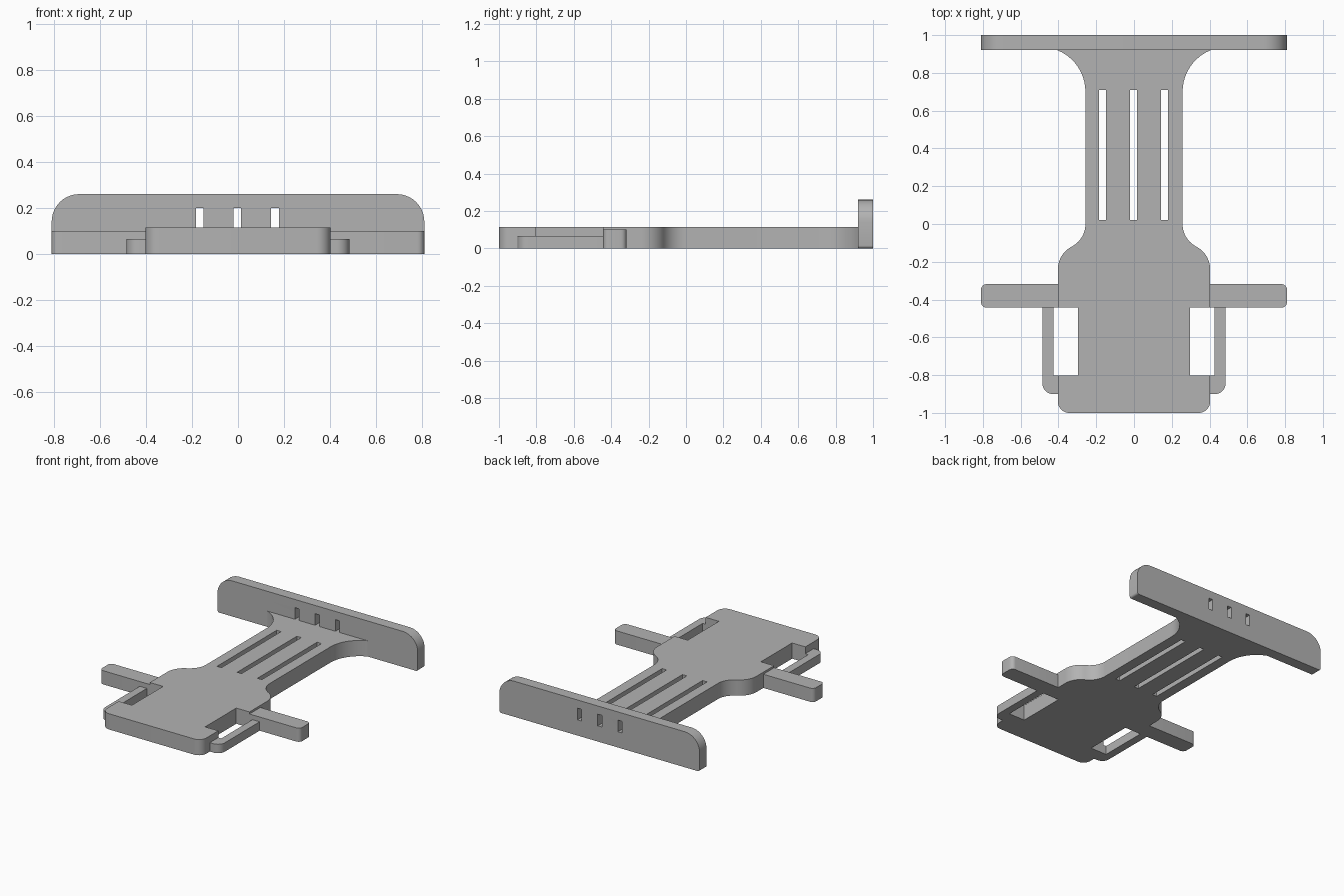
import bpy, bmesh
from math import sin, cos, pi, radians
from mathutils import Matrix

cube = bpy.data.objects.get("Cube")
if cube:
    bpy.data.objects.remove(cube, do_unlink=True)

grey = bpy.data.materials.new("plain grey")
grey.use_nodes = True
colour = (0.45, 0.45, 0.45, 1)
grey.diffuse_color = colour
grey.node_tree.nodes["Principled BSDF"].inputs["Base Color"].default_value = colour


def arc(cx, cy, r, start, end, steps=10):
    """Points along a circular arc, angles in degrees."""
    angles = [radians(start + (end - start) * i / steps) for i in range(steps + 1)]
    return [(cx + r * cos(a), cy + r * sin(a)) for a in angles]


def rect(x0, x1, y0, y1):
    return [(x0, y0), (x1, y0), (x1, y1), (x0, y1)]


def slab(name, outlines, z0, z1, upright_y=None):
    """Extrude an outline, with any further outlines as holes."""
    curve = bpy.data.curves.new(name, 'CURVE')
    curve.dimensions = '2D'
    curve.fill_mode = 'BOTH'
    curve.extrude = (z1 - z0) / 2
    for points in outlines:
        spline = curve.splines.new('POLY')
        spline.points.add(len(points) - 1)
        for p, (x, y) in zip(spline.points, points):
            p.co = (x, y, 0, 1)
        spline.use_cyclic_u = True
    source = bpy.data.objects.new(name, curve)
    bpy.context.collection.objects.link(source)
    bpy.context.view_layer.update()
    mesh = bpy.data.meshes.new_from_object(
        source.evaluated_get(bpy.context.evaluated_depsgraph_get()))
    bpy.data.objects.remove(source, do_unlink=True)

    bm = bmesh.new()
    bm.from_mesh(mesh)
    bmesh.ops.remove_doubles(bm, verts=bm.verts, dist=0.0001)
    bmesh.ops.translate(bm, verts=bm.verts, vec=(0, 0, (z0 + z1) / 2))
    if upright_y is not None:
        bmesh.ops.transform(bm, verts=bm.verts, matrix=Matrix.Translation(
            (0, upright_y, 0)) @ Matrix.Rotation(pi / 2, 4, 'X'))
    bmesh.ops.recalc_face_normals(bm, faces=bm.faces)
    bm.to_mesh(mesh)
    bm.free()
    mesh.materials.clear()
    mesh.materials.append(grey)
    obj = bpy.data.objects.new(name, mesh)
    bpy.context.collection.objects.link(obj)
    bpy.ops.object.select_all(action='DESELECT')
    obj.select_set(True)
    bpy.context.view_layer.objects.active = obj
    bpy.ops.object.shade_smooth_by_angle(angle=radians(30))
    return obj


def mirrored(points):
    return points + [(-x, y) for x, y in reversed(points)]


# Main body: rounded nose, side notches, curved shoulders, neck, flared rear
side = arc(0.343, -0.94, 0.06, -90, 0)
side += [(0.403, -0.803), (0.296, -0.803), (0.296, -0.443), (0.403, -0.443)]
side += arc(0.268, -0.24, 0.135, 0, 62.7)
side += arc(0.392, 0, 0.135, 242.7, 180)
side += arc(0.4945, 0.70, 0.2375, 180, 112)
side += [(0.405, 0.925)]
slot_xs = [-0.166, -0.003, 0.161]
body_slots = [rect(x - 0.018, x + 0.018, 0.02, 0.71) for x in slot_xs]
slab("body", [mirrored(side)] + body_slots, 0, 0.115)

# Upright end plate with rounded upper corners and three windows
plate = arc(0.795, 0.015, 0.015, -90, 0, 4) + arc(0.69, 0.14, 0.12, 0, 90)
windows = [rect(x - 0.017, x + 0.017, 0.115, 0.20) for x in slot_xs]
slab("end_plate", [mirrored(plate)] + windows, 0, 0.08, upright_y=1.0)

# Side arms and the low guard rails in front of them
for label, s in (("left", 1), ("right", -1)):
    arm = [(0.38, -0.443)] + arc(0.78, -0.413, 0.03, -90, 0, 6)
    arm += arc(0.78, -0.348, 0.03, 0, 90, 6) + [(0.38, -0.318)]
    slab(label + "_arm", [[(s * x, y) for x, y in arm]], 0, 0.10)
    rail = [(0.39, -0.90)] + arc(0.43, -0.845, 0.055, -90, 0)
    rail += [(0.485, -0.44), (0.427, -0.44), (0.427, -0.803), (0.39, -0.803)]
    slab(label + "_rail", [[(s * x, y) for x, y in rail]], 0, 0.065)
